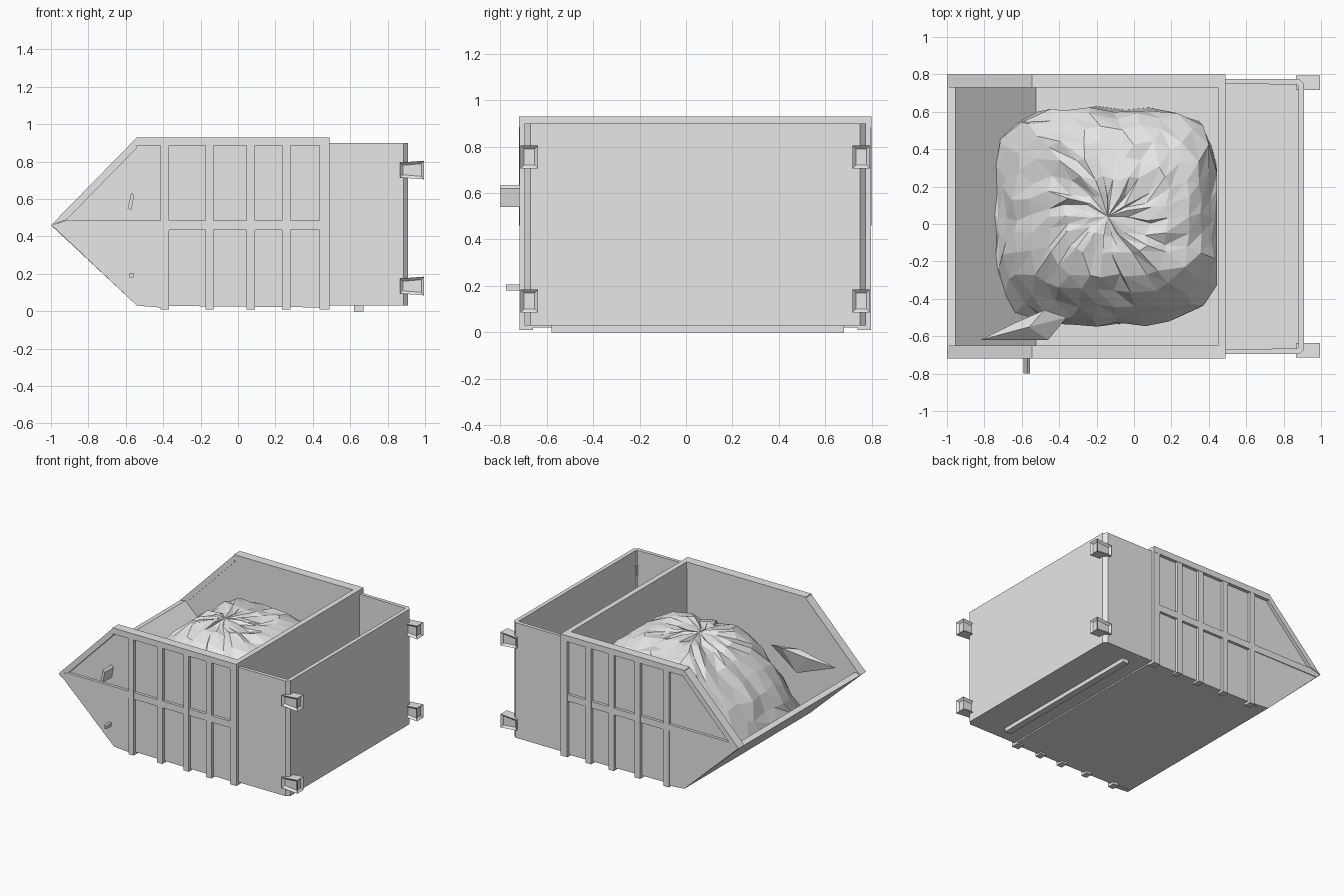
import bpy, bmesh, math, random
from mathutils import Vector

old = bpy.data.objects.get("Cube")
if old:
    bpy.data.objects.remove(old, do_unlink=True)

random.seed(4)
MID = 0.04          # middle of the container across its width
HALF = 0.76         # half of the width over the ribs

grey = bpy.data.materials.new("plain grey")
grey.use_nodes = True
grey.diffuse_color = (0.8, 0.8, 0.8, 1)
grey.node_tree.nodes["Principled BSDF"].inputs["Base Color"].default_value = (0.8, 0.8, 0.8, 1)


def finish(name, bm):
    bmesh.ops.recalc_face_normals(bm, faces=bm.faces)
    mesh = bpy.data.meshes.new(name)
    bm.to_mesh(mesh)
    bm.free()
    mesh.materials.append(grey)
    obj = bpy.data.objects.new(name, mesh)
    bpy.context.collection.objects.link(obj)
    return obj


def prism(name, profile, y0, y1):
    """Extrude an x-z profile from y0 to y1."""
    bm = bmesh.new()
    face = bm.faces.new([bm.verts.new((x, y0, z)) for x, z in profile])
    new = bmesh.ops.extrude_face_region(bm, geom=[face])["geom"]
    bmesh.ops.translate(bm, vec=(0, y1 - y0, 0),
                        verts=[g for g in new if isinstance(g, bmesh.types.BMVert)])
    return finish(name, bm)


def rect(x0, x1, z0, z1):
    return [(x0, z0), (x1, z0), (x1, z1), (x0, z1)]


def box_mesh(x0, x1, y0, y1, z0, z1):
    bm = bmesh.new()
    bmesh.ops.create_cube(bm, size=1)
    for v in bm.verts:
        v.co = Vector((x1 if v.co.x > 0 else x0,
                       y1 if v.co.y > 0 else y0,
                       z1 if v.co.z > 0 else z0))
    return bm


# Hopper: floor, sloping nose and bulkhead as one bent plate
prism("hopper_floor_and_bulkhead",
      [(-1, .46), (-.54, .03), (.49, .02), (.49, .93), (.45, .93),
       (.45, .06), (-.525, .06), (-.955, .47)], MID - .735, MID + .735)

# Hopper sides with their raised frames and ribs
wall = [(-1, .46), (-.54, .03), (.49, .02), (.49, .93), (-.54, .93)]
slope_frame = [(-1, .46), (-.915, .49), (-.54, .875), (-.54, .93)]
ribs = {"nose": (-.415, -.37), "second": (-.175, -.13), "third": (.045, .09),
        "fourth": (.235, .28), "end": (.435, .49)}
for side, label in ((-1, "right"), (1, "left")):
    def on_side(name, profile, inner, outer):
        prism(f"{label}_{name}", profile, MID + side * inner, MID + side * outer)

    on_side("hopper_wall", wall, .695, .735)
    on_side("top_rim", rect(-.545, .49, .885, .93), .69, HALF)
    on_side("slope_rim", slope_frame, .69, HALF)
    on_side("middle_rail", [(-1, .46), (-.97, .435), (.49, .435), (.49, .485), (-.92, .485)],
            .72, HALF - .004)
    on_side("lower_nose_plate", [(-.97, .435), (-.54, .03), (-.415, .02), (-.415, .435)],
            .72, HALF - .01)
    for name, (x0, x1) in ribs.items():
        on_side(f"{name}_rib", rect(x0, x1, .01, .9), .70, HALF - .002)

# Rear bin: open box with bevelled outer corners
bm = box_mesh(.455, .91, MID - .735, MID + .735, .03, .90)
corners = [e for e in bm.edges
           if all(v.co.x > .9 for v in e.verts)
           and abs(e.verts[0].co.z - e.verts[1].co.z) > .5]
bmesh.ops.bevel(bm, geom=corners, offset=.025, segments=1, affect='EDGES')
bm.normal_update()
lid = [f for f in bm.faces if f.normal.z > .9]
bmesh.ops.inset_region(bm, faces=lid, thickness=.033)
new = bmesh.ops.extrude_face_region(bm, geom=lid)["geom"]
bmesh.ops.delete(bm, geom=lid, context='FACES')
bmesh.ops.translate(bm, vec=(0, 0, -.84),
                    verts=[g for g in new if isinstance(g, bmesh.types.BMVert)])
finish("rear_bin", bm)

# Skid under the rear bin
finish("bottom_skid", box_mesh(.62, .67, -.58, .68, 0, .04))

# Four corner brackets with square pockets
for side, label in ((-1, "right"), (1, "left")):
    for z, level in ((.135, "lower"), (.755, "upper")):
        y = MID + side * .715
        bm = box_mesh(.865, .995, y - .038, y + .038, z - .05, z + .05)
        for v in bm.verts:
            if v.co.x < .9:
                v.co.z = z + (v.co.z - z) * .8
        bm.normal_update()
        for f in [f for f in bm.faces if abs(f.normal.y) > .9 or f.normal.x > .9]:
            n = f.normal.copy()
            bmesh.ops.inset_individual(bm, faces=[f], thickness=.022)
            bmesh.ops.translate(bm, verts=f.verts, vec=-n * .015)
        finish(f"{label}_{level}_bracket", bm)

# Small hooks on the right side of the nose
prism("upper_hook", [(-.59, .55), (-.57, .54), (-.555, .62), (-.57, .635)], -.80, -.68)
prism("lower_hook", [(-.58, .18), (-.56, .18), (-.56, .205), (-.58, .205)], -.775, -.68)


# Load: lumpy heap, boxy in plan and falling towards the nose
def heap_top(x, y):
    top = .81
    if x < -.3:
        top -= (-.3 - x) * .75
    if y < -.2:
        top -= (-.2 - y) * .6
    return top


def jitter(amount):
    return random.uniform(-amount, amount)


bm = bmesh.new()
COUNT = 30
rings = []
for f in (.18, .36, .54, .70, .83, .93, 1.0, 1.0):
    ring = []
    for i in range(COUNT):
        a = 2 * math.pi * (i + jitter(.25)) / COUNT
        c, s = math.cos(a), math.sin(a)
        r = f * (abs(c) ** 4 + abs(s) ** 4) ** -.25
        x = min(-.14 + .6 * r * c + jitter(.018), .445)
        y = .04 + .575 * r * s + jitter(.018)
        z = heap_top(x, y) - .22 * f ** 5 + jitter(.02)
        if len(rings) == 7:
            z = max(.05, .05 + (-.53 - x) * .95)
        ring.append(bm.verts.new((x, y, z)))
    rings.append(ring)
peak = bm.verts.new((-.14, .04, .82))
for i in range(COUNT):
    j = (i + 1) % COUNT
    bm.faces.new((peak, rings[0][i], rings[0][j]))
    for a, b in zip(rings, rings[1:]):
        bm.faces.new((a[i], b[i], b[j]))
        bm.faces.new((a[i], b[j], a[j]))
finish("load_heap", bm)

# Loose crumpled flap beside the heap
bm = bmesh.new()
edge = [(-.82, -.62, .48), (-.46, -.62, .52), (-.36, -.50, .58), (-.48, -.46, .60), (-.64, -.53, .54)]
ring = [bm.verts.new(p) for p in edge]
mid = bm.verts.new((-.56, -.55, .58))
under = bm.verts.new((-.55, -.54, .40))
for i, v in enumerate(ring):
    w = ring[(i + 1) % len(ring)]
    bm.faces.new((mid, v, w))
    bm.faces.new((under, w, v))
finish("loose_flap", bm)
